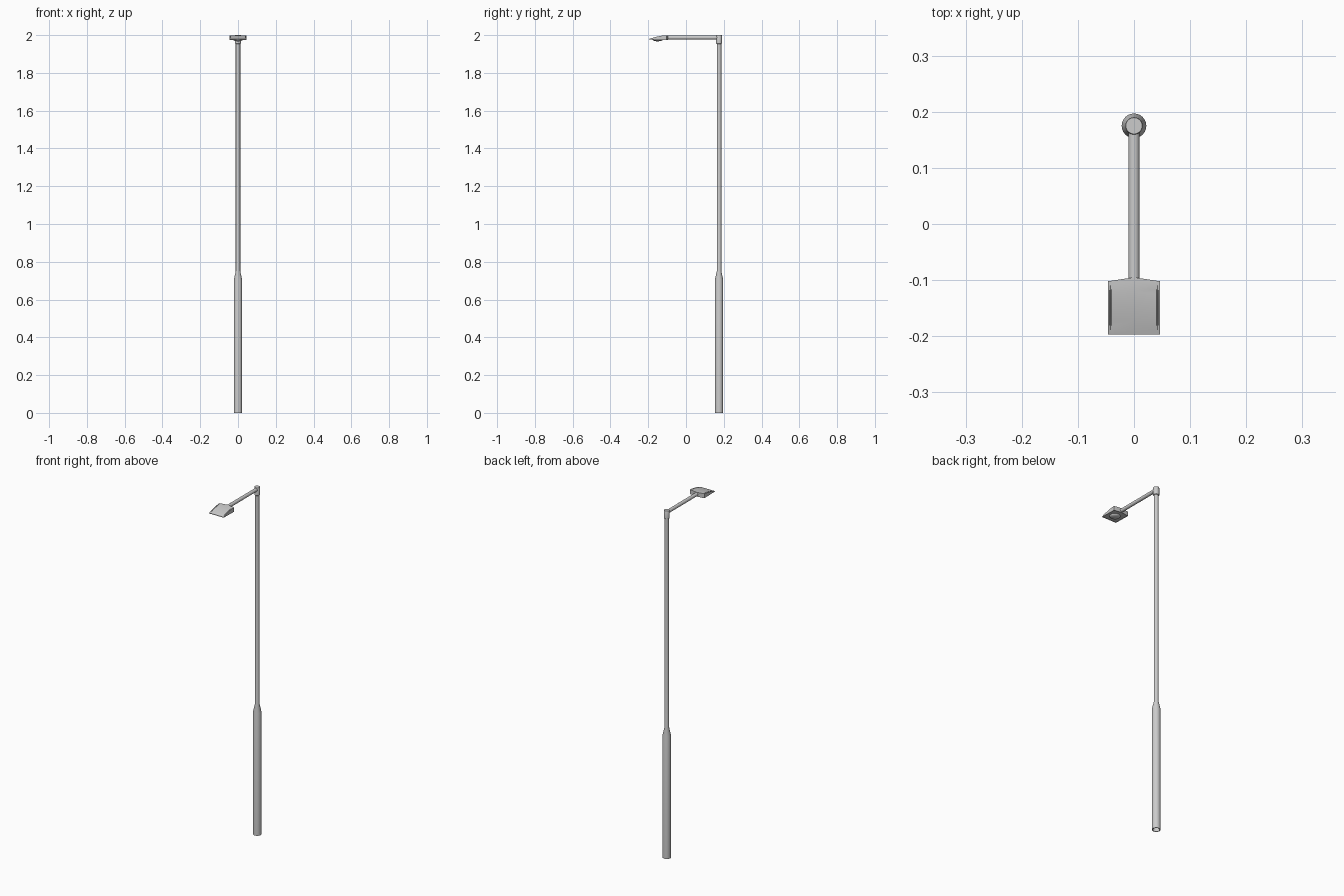
import bpy, bmesh, math

if "Cube" in bpy.data.objects:
    bpy.data.objects.remove(bpy.data.objects["Cube"])

POLE_Y = 0.175


def finish(name, bm, angle=35):
    bmesh.ops.recalc_face_normals(bm, faces=bm.faces)
    mesh = bpy.data.meshes.new(name)
    bm.to_mesh(mesh)
    bm.free()
    ob = bpy.data.objects.new(name, mesh)
    bpy.context.collection.objects.link(ob)
    bpy.ops.object.select_all(action='DESELECT')
    ob.select_set(True)
    bpy.context.view_layer.objects.active = ob
    bpy.ops.object.shade_smooth_by_angle(angle=math.radians(angle))
    return ob


def lathe(name, profile, sides=24):
    """Revolve (radius, z) points about the z axis and cap both ends."""
    bm = bmesh.new()
    rings = [[bm.verts.new((r * math.cos(2 * math.pi * i / sides),
                            r * math.sin(2 * math.pi * i / sides), z))
              for i in range(sides)] for r, z in profile]
    for a, b in zip(rings, rings[1:]):
        for i in range(sides):
            j = (i + 1) % sides
            bm.faces.new((a[i], a[j], b[j], b[i]))
    bm.faces.new(rings[0])
    bm.faces.new(rings[-1])
    return finish(name, bm)


# Pole: wide base with a hollow foot, tapered shoulder, slim upper shaft
pole = lathe("pole", [(0.018, 0.03), (0.018, 0), (0.022, 0), (0.022, 0.705),
                      (0.012, 0.75), (0.012, 1.96)])
pole.location.y = POLE_Y

# Collar at the pole top
collar = lathe("top_collar", [(0.013, 1.953), (0.0155, 1.956),
                              (0.0155, 1.998), (0.0145, 2.0)])
collar.location.y = POLE_Y

# Horizontal arm
arm = lathe("arm", [(0.01, 0), (0.01, 0.285)])
arm.rotation_euler.x = math.pi / 2
arm.location = (0, POLE_Y, 1.987)

# Lamp housing: curved top falling to a thin front lip, shallow side grooves
FRONT, HALF, BOTTOM_F, BOTTOM_B = -0.197, 0.046, 1.976, 1.974


def back_y(x):
    return -0.095 - 0.007 * abs(x) / HALF


half_cols = [0.046, 0.0435, 0.0420, 0.0400]
cols = [-x for x in half_cols] + [0] + half_cols[::-1]
N = 12
bm = bmesh.new()
top, low = [], []
for x in cols:
    up, dn = [], []
    for k in range(N + 1):
        t = k / N
        y = FRONT + t * (back_y(x) - FRONT)
        z = 1.979 + 0.020 * (1 - (1 - t) ** 1.7)
        if abs(x) == 0.0420:
            z -= 0.005 * math.sin(math.pi * min(1, max(0, (t - 0.08) / 0.84)))
        up.append(bm.verts.new((x, y, z)))
        dn.append(bm.verts.new((x, y, BOTTOM_F + t * (BOTTOM_B - BOTTOM_F))))
    top.append(up)
    low.append(dn)
for c in range(len(cols) - 1):
    for k in range(N):
        bm.faces.new((top[c][k], top[c + 1][k], top[c + 1][k + 1], top[c][k + 1]))
    for k in (0, N):
        bm.faces.new((low[c][k], low[c + 1][k], top[c + 1][k], top[c][k]))
for c in (0, -1):
    for k in range(N):
        bm.faces.new((low[c][k], low[c][k + 1], top[c][k + 1], top[c][k]))
bmesh.ops.delete(bm, geom=[v for v in bm.verts if not v.link_faces], context='VERTS')
finish("lamp_housing", bm, 25)

# Underside: rim with a shallow recess
bm = bmesh.new()
face = bm.faces.new([bm.verts.new(p) for p in (
    (-HALF, FRONT, BOTTOM_F), (-HALF, back_y(HALF), BOTTOM_B), (0, back_y(0), BOTTOM_B),
    (HALF, back_y(HALF), BOTTOM_B), (HALF, FRONT, BOTTOM_F))])
bmesh.ops.inset_region(bm, faces=[face], thickness=0.008)
bmesh.ops.inset_region(bm, faces=[face], thickness=0.001)
bmesh.ops.translate(bm, verts=face.verts, vec=(0, 0, 0.003))
ob = finish("lamp_underside", bm, 20)

# Shallow lens bulging below the housing
bm = bmesh.new()
bmesh.ops.create_uvsphere(bm, u_segments=24, v_segments=12, radius=1)
for v in bm.verts:
    v.co = (v.co.x * 0.028, v.co.y * 0.028 - 0.15, v.co.z * 0.011 + 1.978)
bmesh.ops.bisect_plane(bm, geom=bm.verts[:] + bm.edges[:] + bm.faces[:],
                       plane_co=(0, 0, 1.9785), plane_no=(0, 0, 1), clear_outer=True)
finish("lens", bm)
